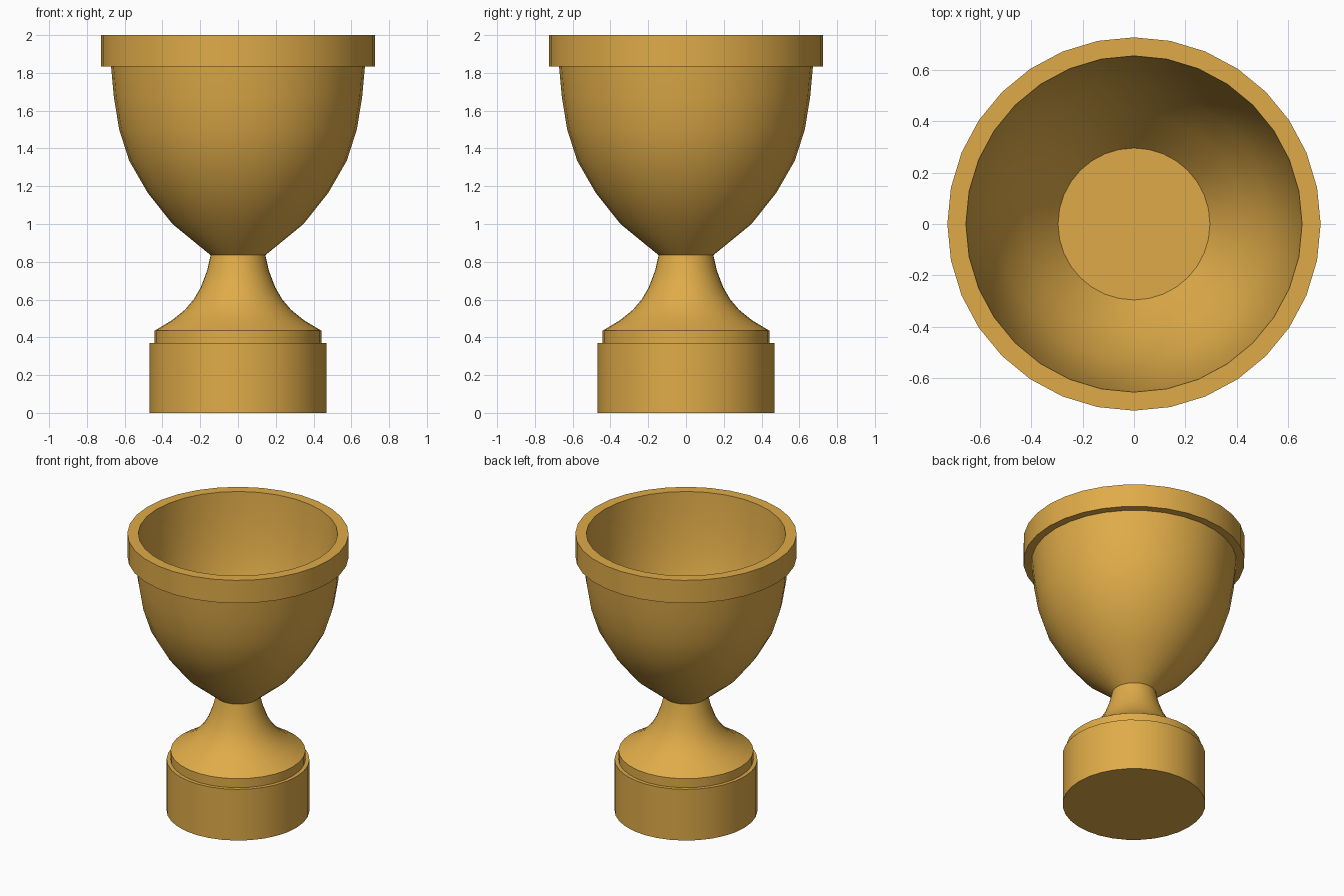
import bpy
import bmesh
import math

SIDES = 32

if "Cube" in bpy.data.objects:
    bpy.data.objects.remove(bpy.data.objects["Cube"], do_unlink=True)

gold = bpy.data.materials.new("warm_gold")
gold.use_nodes = True
gold.diffuse_color = (0.74, 0.41, 0.066, 1)
gold.node_tree.nodes["Principled BSDF"].inputs["Base Color"].default_value = gold.diffuse_color


def lathe(name, profile):
    """Turn a (radius, height) profile around z and close both ends with a disc."""
    bm = bmesh.new()
    rings = []
    for r, z in profile:
        angles = [math.tau * i / SIDES for i in range(SIDES)]
        rings.append([bm.verts.new((r * math.cos(a), r * math.sin(a), z)) for a in angles])
    for low, high in zip(rings, rings[1:]):
        for i in range(SIDES):
            j = (i + 1) % SIDES
            bm.faces.new((low[i], low[j], high[j], high[i]))
    bm.faces.new(rings[0][::-1])
    bm.faces.new(rings[-1])
    bmesh.ops.recalc_face_normals(bm, faces=bm.faces)
    mesh = bpy.data.meshes.new(name)
    bm.to_mesh(mesh)
    bm.free()
    mesh.materials.append(gold)
    obj = bpy.data.objects.new(name, mesh)
    bpy.context.collection.objects.link(obj)
    bpy.ops.object.select_all(action="DESELECT")
    obj.select_set(True)
    bpy.context.view_layer.objects.active = obj
    bpy.ops.object.shade_smooth_by_angle(angle=math.radians(30))
    return obj


# Drum-shaped base
lathe("base", [(0.468, 0), (0.468, 0.37)])

# Low collar flowing up into a flared stem
lathe("stem", [(0.442, 0.37), (0.442, 0.435), (0.35, 0.49), (0.282, 0.545), (0.235, 0.6),
               (0.197, 0.665), (0.163, 0.755), (0.145, 0.835)])

# Hollow bowl: outer wall, thick rim band, inner wall, flat floor
outer = [(0.145, 0.835), (0.347, 1.0), (0.478, 1.165), (0.576, 1.335),
         (0.629, 1.5), (0.657, 1.67), (0.672, 1.835)]
rim = [(0.725, 1.835), (0.725, 2.0)]
inner = [(0.653, 2.0), (0.64, 1.835), (0.617, 1.67), (0.583, 1.5),
         (0.526, 1.335), (0.427, 1.165), (0.295, 1.0)]
lathe("bowl", outer + rim + inner)
